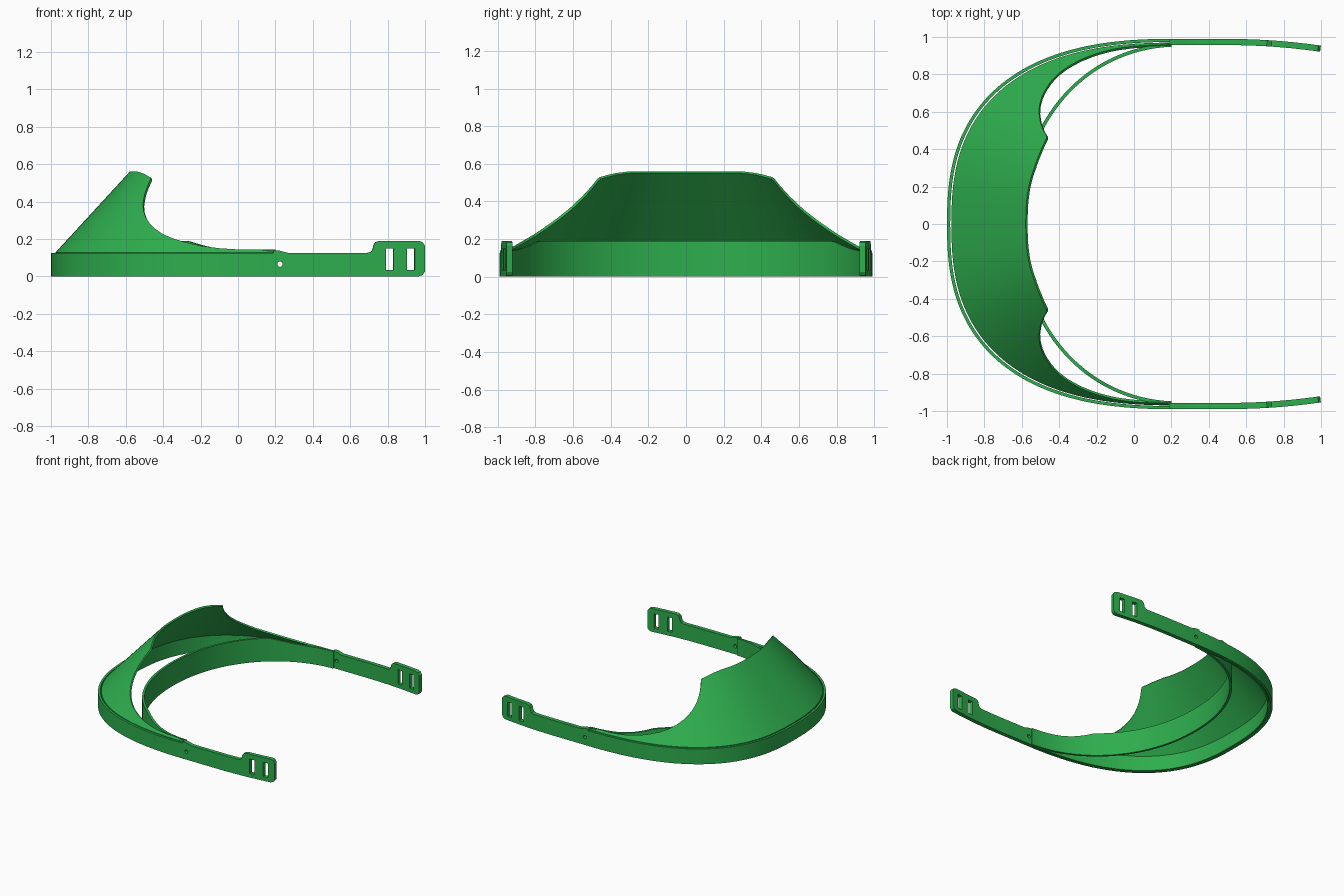
import bpy, bmesh, math

if "Cube" in bpy.data.objects:
    bpy.data.objects.remove(bpy.data.objects["Cube"])

green = bpy.data.materials.new("leaf_green")
green.diffuse_color = (0.027, 0.42, 0.075, 1)
green.use_nodes = True
green.node_tree.nodes["Principled BSDF"].inputs["Base Color"].default_value = green.diffuse_color

CX = 0.25            # centre of the curved front half
BASE_Z = 0.125       # height of the outer band
APEX_X, APEX_H = 0.272, 1.35   # apex of the cone the visor lies on


def lerp(table, x):
    """Piecewise linear lookup in a list of (x, value) pairs."""
    if x <= table[0][0]:
        return table[0][1]
    for (x0, v0), (x1, v1) in zip(table, table[1:]):
        if x <= x1:
            return v0 + (v1 - v0) * (x - x0) / (x1 - x0)
    return table[-1][1]


def arc(a, b, n, x_end=0.2, count=140):
    """Points of a rounded half loop, from one side around the front."""
    t_end = math.acos(((CX - x_end) / a) ** (n / 2))
    pts = []
    for i in range(count + 1):
        t = t_end * (2 * i / count - 1)
        s = math.sin(t)
        pts.append((CX - a * math.cos(t) ** (2 / n),
                    math.copysign(b * abs(s) ** (2 / n), s)))
    return pts


def sheet(name, cols, thickness, skip=lambda i, j: False):
    """Grid of point columns, thickened evenly to both sides."""
    bm = bmesh.new()
    grid = [[bm.verts.new(p) for p in col] for col in cols]
    for i in range(len(grid) - 1):
        for j in range(len(grid[0]) - 1):
            if not skip(i, j):
                bm.faces.new((grid[i][j], grid[i + 1][j],
                              grid[i + 1][j + 1], grid[i][j + 1]))
    mesh = bpy.data.meshes.new(name)
    bm.to_mesh(mesh)
    bm.free()
    ob = bpy.data.objects.new(name, mesh)
    bpy.context.collection.objects.link(ob)
    mesh.materials.append(green)
    mod = ob.modifiers.new("thickness", 'SOLIDIFY')
    mod.thickness = thickness
    mod.offset = 0
    mod.use_even_offset = True
    bpy.ops.object.select_all(action='DESELECT')
    ob.select_set(True)
    bpy.context.view_layer.objects.active = ob
    bpy.ops.object.modifier_apply(modifier=mod.name)
    bpy.ops.object.shade_smooth_by_angle(angle=math.radians(30))
    return ob


# Outer band around the front
sheet("outer_band", [[(x, y, 0), (x, y, BASE_Z)] for x, y in arc(1.241, 0.982, 2.55)], 0.017)

# Forehead band, tall in the middle and lower towards the straps
band_top = [(-0.29, 0.19), (-0.26, 0.187), (-0.2, 0.168), (-0.13, 0.152),
            (-0.06, 0.143), (0, 0.14), (0.2, 0.14)]
sheet("forehead_band", [[(x, y, 0), (x, y, lerp(band_top, x))]
                        for x, y in arc(0.86, 0.958, 2.1)], 0.018)

# Visor: inner wall plus leaning shell, trimmed along a side profile
trim = [(-0.57, 0.555), (-0.53, 0.555), (-0.5, 0.545), (-0.46, 0.522), (-0.482, 0.475),
        (-0.497, 0.43), (-0.505, 0.38), (-0.502, 0.345), (-0.49, 0.31), (-0.47, 0.28),
        (-0.44, 0.25), (-0.4, 0.222), (-0.35, 0.2), (-0.28, 0.178), (-0.2, 0.16),
        (-0.1, 0.146), (0, 0.14), (0.2, 0.139)]
trim_height = []
for x, z in trim:
    k = (z - BASE_Z) / APEX_H
    trim_height.append(((x - APEX_X * k) / (1 - k), z - BASE_Z))
visor_cols = []
for x, y in arc(1.219, 0.963, 2.55, count=220):
    h = lerp(trim_height, x)
    col = [(x, y, 0), (x, y, BASE_Z)]
    for r in (0.25, 0.5, 0.75, 1):
        k = h * r / APEX_H
        col.append((x + (APEX_X - x) * k, y * (1 - k), BASE_Z + h * r))
    visor_cols.append(col)
sheet("visor", visor_cols, 0.014)

# Side straps with slotted end tabs
strap_top = [(0.19, 0.139), (0.22, 0.138), (0.27, 0.125), (0.69, 0.125), (0.71, 0.131),
             (0.72, 0.145), (0.725, 0.168), (0.735, 0.183), (0.755, 0.19),
             (0.965, 0.19), (0.985, 0.183), (0.997, 0.165)]
strap_bottom = [(0.965, 0), (0.985, 0.007), (0.997, 0.025)]
slots = [(0.789, 0.829), (0.903, 0.943)]
xs = sorted({x for x, _ in strap_top} | {x for s in slots for x in s}
            | {0.35, 0.45, 0.52, 0.58, 0.64, 0.86})


def in_slot(i, j):
    mid = (xs[i] + xs[i + 1]) / 2
    return j == 1 and any(a < mid < b for a, b in slots)


for side, label in ((1, "back"), (-1, "front")):
    cols = []
    for x in xs:
        y = side * (0.973 - 0.036 * (max(0, x - 0.5) / 0.5) ** 2)
        top = lerp(strap_top, x)
        cols.append([(x, y, z) for z in
                     (lerp(strap_bottom, x), 0.033, min(0.15, top - 0.012), top)])
    strap = sheet(label + "_strap", cols, 0.033, in_slot)
    # Small pivot hole through the strap
    bpy.ops.mesh.primitive_cylinder_add(vertices=20, radius=0.014, depth=0.2,
                                        location=(0.224, side * 0.973, 0.065),
                                        rotation=(math.pi / 2, 0, 0))
    cutter = bpy.context.object
    cutter.name = label + "_hole_cutter"
    hole = strap.modifiers.new("hole", 'BOOLEAN')
    hole.object = cutter
    hole.solver = 'EXACT'
    bpy.context.view_layer.objects.active = strap
    bpy.ops.object.modifier_apply(modifier=hole.name)
    bpy.data.objects.remove(cutter)
